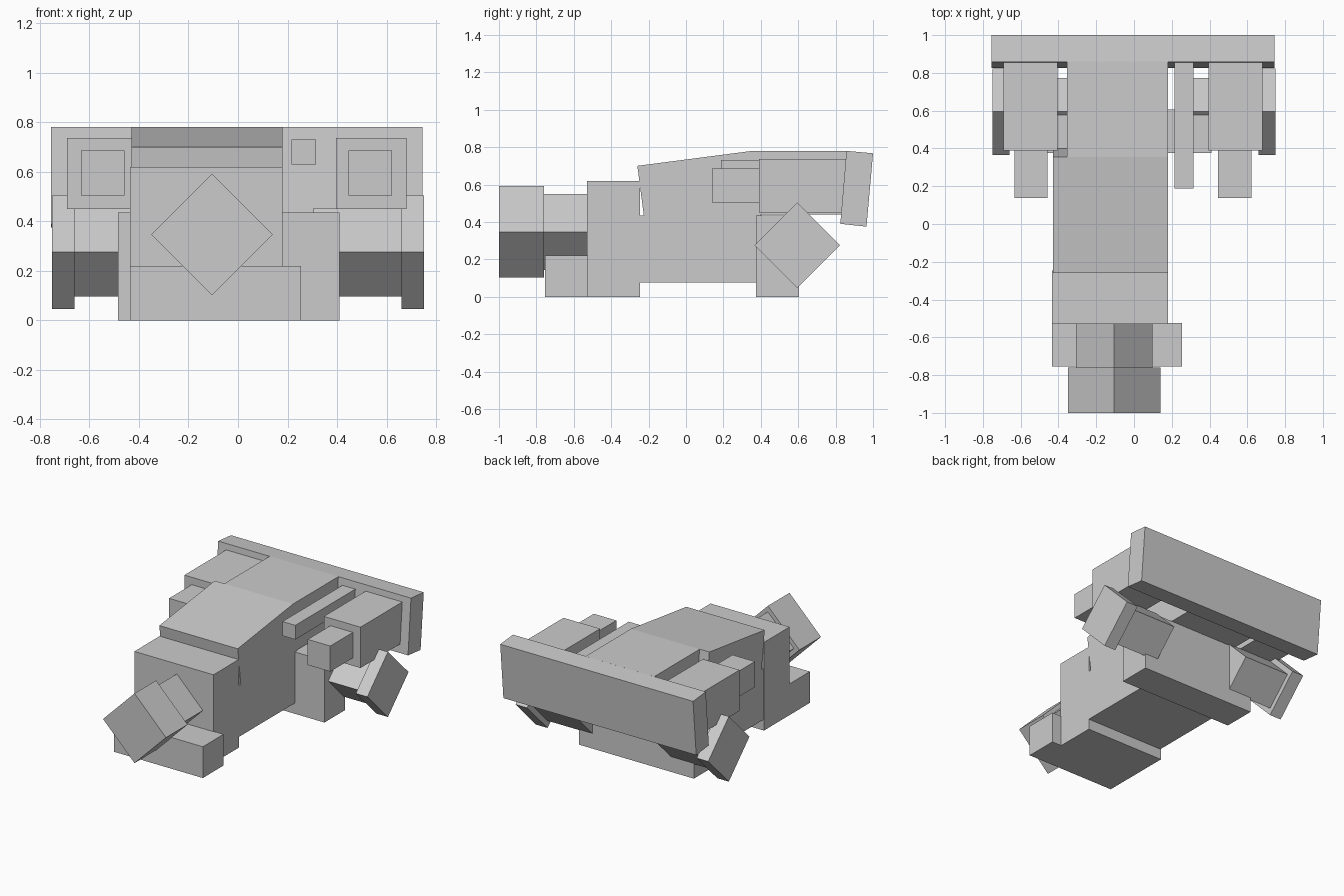
import bpy, bmesh

if "Cube" in bpy.data.objects:
    bpy.data.objects.remove(bpy.data.objects["Cube"])


def prism(name, x0, x1, profile):
    """Extrude a (y, z) side profile from x0 to x1."""
    bm = bmesh.new()
    face = bm.faces.new([bm.verts.new((x0, y, z)) for y, z in profile])
    ext = bmesh.ops.extrude_face_region(bm, geom=[face])
    moved = [v for v in ext["geom"] if isinstance(v, bmesh.types.BMVert)]
    bmesh.ops.translate(bm, verts=moved, vec=(x1 - x0, 0, 0))
    bmesh.ops.recalc_face_normals(bm, faces=bm.faces)
    mesh = bpy.data.meshes.new(name)
    bm.to_mesh(mesh)
    bm.free()
    obj = bpy.data.objects.new(name, mesh)
    bpy.context.collection.objects.link(obj)
    return obj


def box(name, x, y, z):
    return prism(name, *x, [(y[0], z[0]), (y[1], z[0]), (y[1], z[1]), (y[0], z[1])])


def diamond(cy, cz, r):
    return [(cy - r, cz), (cy, cz - r), (cy + r, cz), (cy, cz + r)]


def nose_diamond(name, r, y0, y1):
    """Diamond bar running along y: extrude along x, then swap the axes."""
    obj = prism(name, y0, y1, diamond(-0.105, 0.347, r))
    for v in obj.data.vertices:
        v.co.x, v.co.y = v.co.y, v.co.x
    obj.data.flip_normals()
    return obj


# Central body
box("lower_body", (-0.43, 0.18), (-0.245, 0.40), (0.075, 0.435))
prism("sloped_hood", -0.43, 0.18,
      [(-0.26, 0.70), (0.355, 0.78), (0.40, 0.435), (-0.225, 0.43)])
box("upper_body", (-0.355, 0.18), (0.355, 0.86), (0.44, 0.78))
box("rear_base", (-0.485, 0.41), (0.375, 0.605), (0.0, 0.435))

# Front block, step and diamond nose
box("front_block", (-0.435, 0.18), (-0.53, -0.245), (0.0, 0.62))
box("front_step", (-0.435, 0.255), (-0.755, -0.525), (0.0, 0.22))
nose_diamond("nose_neck", 0.203, -0.765, -0.53)
nose_diamond("nose_tip", 0.245, -1.0, -0.76)

# Tilted rear board
prism("rear_board", -0.755, 0.745,
      [(0.825, 0.39), (0.965, 0.375), (1.0, 0.767), (0.858, 0.78)])

# Side pods, axles and diamond wheels on both sides
for side, s in (("left", -1), ("right", 1)):
    def span(a, b, offset=0.0):
        return tuple(sorted((s * a + offset, s * b + offset)))
    box(side + "_pod", span(0.40, 0.685, -0.005), (0.39, 0.86), (0.45, 0.737))
    box(side + "_pod_nozzle", span(0.452, 0.627, -0.006), (0.138, 0.40), (0.505, 0.685))
    prism(side + "_axle", *span(0.305, 0.67), diamond(0.595, 0.275, 0.178))
    prism(side + "_wheel", *span(0.66, 0.75), diamond(0.595, 0.275, 0.229))

# Single slim bar beside the right pod
box("side_bar", (0.215, 0.315), (0.187, 0.86), (0.63, 0.73))
